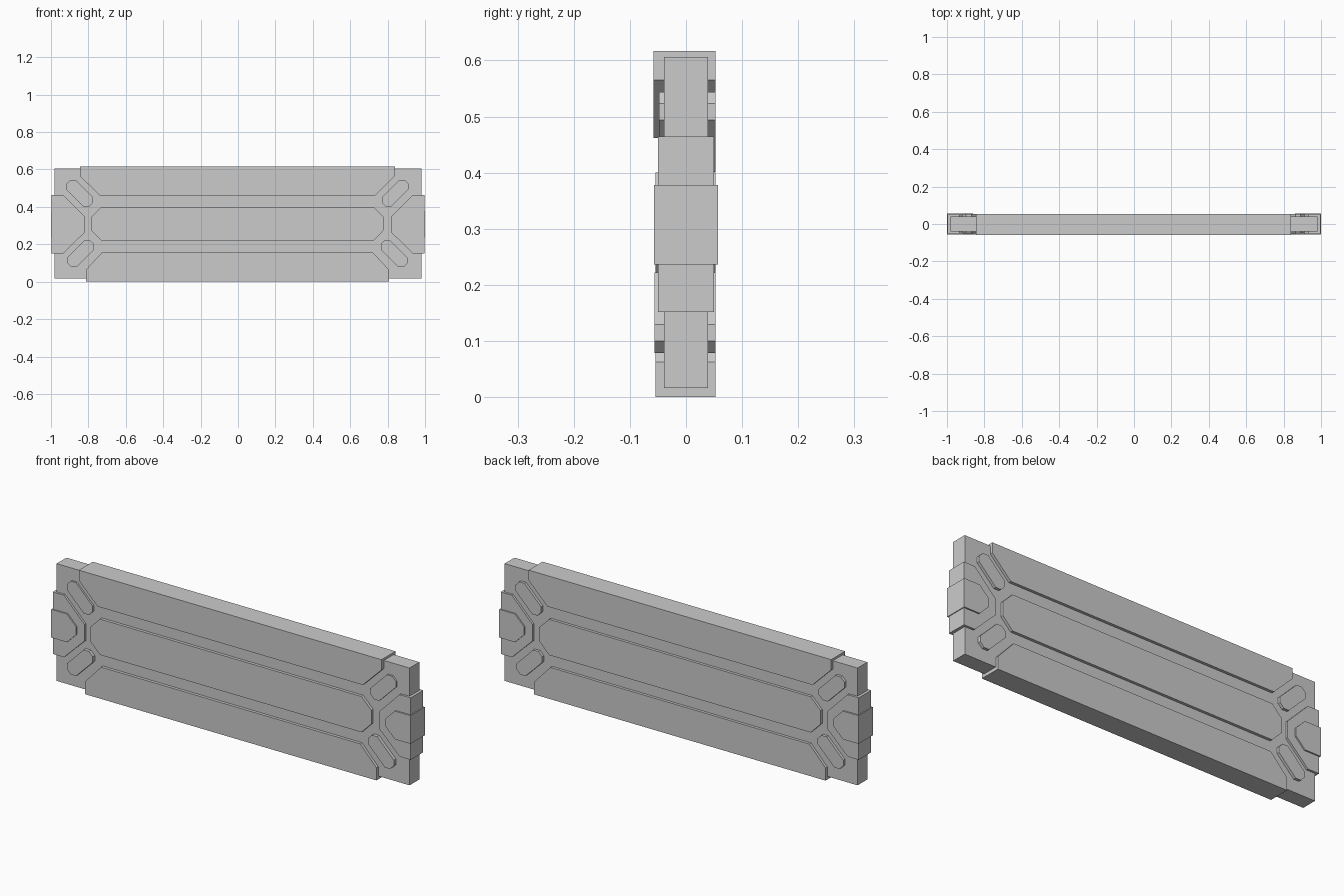
import bpy, bmesh

if "Cube" in bpy.data.objects:
    bpy.data.objects.remove(bpy.data.objects["Cube"])

DX = -0.003  # the raised parts sit very slightly left of centre


def plate(name, pts, y0, y1):
    """Extrude an x-z outline from y0 to y1."""
    bm = bmesh.new()
    face = bm.faces.new([bm.verts.new((x, y0, z)) for x, z in pts])
    ext = bmesh.ops.extrude_face_region(bm, geom=[face])
    verts = [v for v in ext["geom"] if isinstance(v, bmesh.types.BMVert)]
    bmesh.ops.translate(bm, verts=verts, vec=(0, y1 - y0, 0))
    bmesh.ops.recalc_face_normals(bm, faces=bm.faces)
    mesh = bpy.data.meshes.new(name)
    bm.to_mesh(mesh)
    bm.free()
    obj = bpy.data.objects.new(name, mesh)
    bpy.context.collection.objects.link(obj)
    return obj


def mirrored(half):
    """Close a right-hand half outline with its mirror image, shifted by DX."""
    return [(x + DX, z) for x, z in half] + [(-x + DX, z) for x, z in reversed(half)]


# Core slab
plate("core_slab", [(-0.982, 0.016), (0.982, 0.016), (0.982, 0.606), (-0.982, 0.606)],
      -0.039, 0.039)

# Long raised panels
plate("top_panel", mirrored([(0.738, 0.462), (0.842, 0.565), (0.842, 0.617)]), -0.058, 0.053)
plate("bottom_panel", mirrored([(0.811, 0.0), (0.811, 0.063), (0.721, 0.16)]), -0.054, 0.053)
plate("middle_panel", mirrored([(0.728, 0.22), (0.783, 0.276), (0.783, 0.345), (0.728, 0.40)]),
      -0.054, 0.053)

# Stepped end caps and diagonal bars on both ends
H, A, B = 0.0715, 0.0505, 0.0215  # bar half extent and corner positions
BAR = [(-A, H), (-B, H), (H, -B), (H, -A), (A, -H), (B, -H), (-H, B), (-H, A)]
for side, label in ((-1, "left"), (1, "right")):
    plate(label + "_end_cap",
          [(side * x, z) for x, z in [(0.996, 0.152), (0.934, 0.152), (0.819, 0.264),
                                      (0.819, 0.347), (0.934, 0.464), (0.996, 0.464)]],
          -0.05, 0.05)
    plate(label + "_end_boss",
          [(side * x, z) for x, z in [(1.0, 0.236), (0.912, 0.236), (0.861, 0.287),
                                      (0.861, 0.327), (0.912, 0.378), (1.0, 0.378)]],
          -0.057, 0.057)
    plate(label + "_upper_bar",
          [(side * (0.844 - x) + DX, 0.4725 + z) for x, z in BAR], -0.048, 0.053)
    plate(label + "_lower_bar",
          [(side * (0.838 - x) + DX, 0.1505 - z) for x, z in BAR], -0.056, 0.053)
